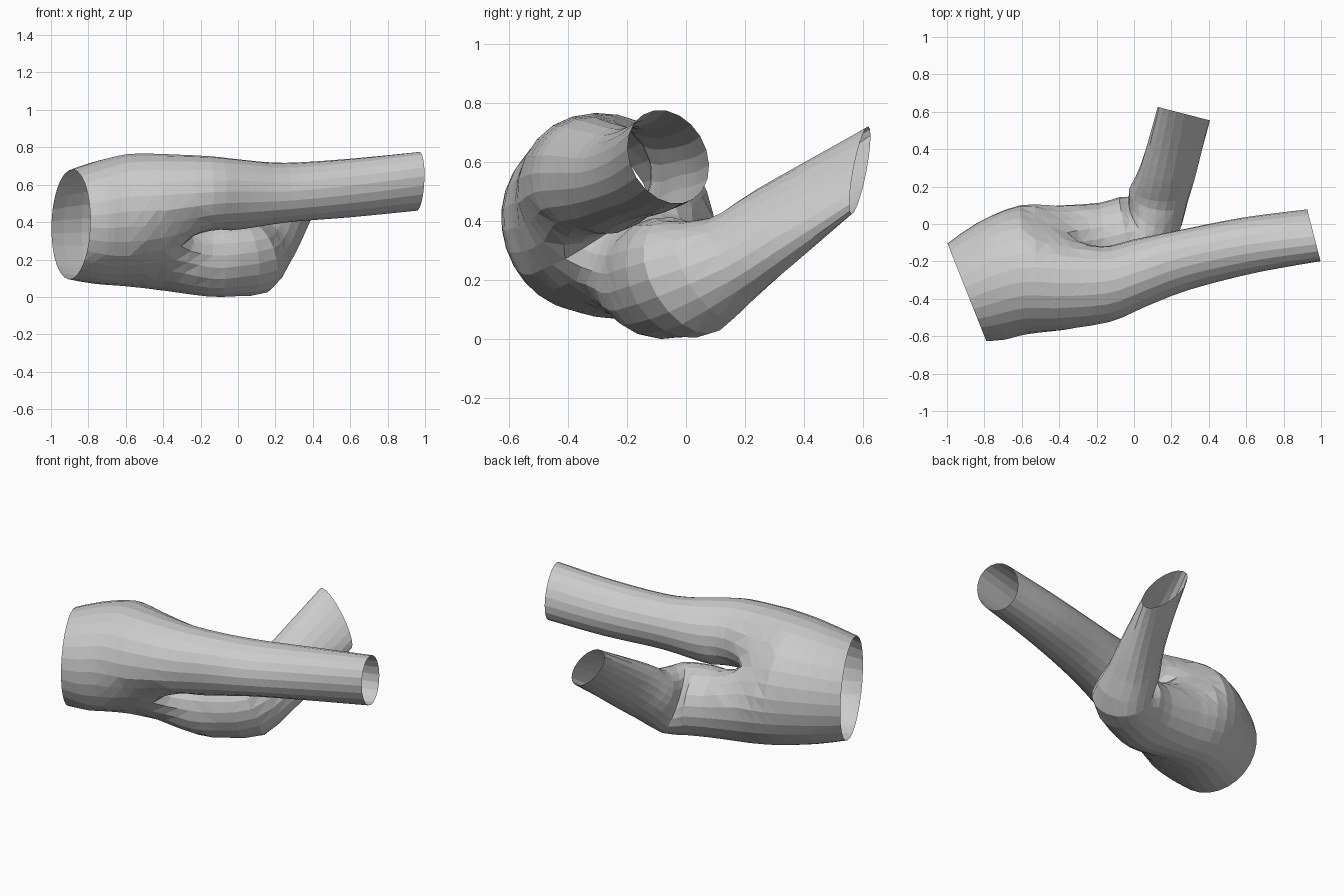
import bpy, bmesh, math
from mathutils import Vector

if "Cube" in bpy.data.objects:
    bpy.data.objects.remove(bpy.data.objects["Cube"])

HIP = Vector((0, -0.54, 0.84))      # direction from the bent leg to the straight leg
N_HIP, N_LEG = 28, 20


def ring(c, n, ru, rv, roll, count, start):
    """Ellipse of points around centre c, facing n, rolled and starting at angles in degrees."""
    n = Vector(n).normalized()
    u0 = (HIP - n * HIP.dot(n)).normalized()
    v0 = n.cross(u0)
    r = math.radians(roll)
    u = u0 * math.cos(r) + v0 * math.sin(r)
    v = n.cross(u)
    pts = []
    for i in range(count):
        a = math.radians(start - roll + 360 * i / count)
        pts.append(Vector(c) + u * ru * math.cos(a) + v * rv * math.sin(a))
    return pts


def smooth_rings(keys, step=0.07):
    """Catmull-Rom rings between the key rings."""
    out = []
    for k in range(len(keys) - 1):
        a, b = keys[max(k - 1, 0)], keys[k]
        c, d = keys[k + 1], keys[min(k + 2, len(keys) - 1)]
        mid = (sum(c, Vector()) - sum(b, Vector())).length / len(b)
        m = max(1, round(mid / step))
        for s in range(m):
            t = s / m
            out.append([0.5 * (2 * q + (r - p) * t + (2 * p - 5 * q + 4 * r - w) * t * t
                               + (3 * q - p - 3 * r + w) * t ** 3)
                        for p, q, r, w in zip(a, b, c, d)])
    out.append(keys[-1])
    return out


bm = bmesh.new()


def skin(rings, first=None):
    """Quads between rings; returns the last loop of vertices."""
    prev = first or [bm.verts.new(p) for p in rings[0]]
    for pts in rings[1:]:
        cur = [bm.verts.new(p) for p in pts]
        k = len(cur)
        for i in range(k):
            j = (i + 1) % k
            bm.faces.new((prev[i], prev[j], cur[j], cur[i]))
        prev = cur
    return prev


# hips, open at the waist; the front is slimmer on the bent side
hips = [((-0.90, -0.37, 0.39), (0.93, 0.37, 0), 0.30, 0.275),
        ((-0.77, -0.31, 0.395), (0.97, 0.22, 0), 0.34, 0.315),
        ((-0.60, -0.25, 0.40), (1, 0.05, 0), 0.38, 0.33),
        ((-0.43, -0.24, 0.39), (1, 0, 0), 0.40, 0.315)]
front_dir = Vector((0, -0.84, -0.54))
hip_rings = []
for (c, n, ru, rv), slim in zip(hips, (0, 0.15, 0.35, 0.4)):
    pts = ring(c, n, ru, rv, 0, N_HIP, -90)
    for p in pts:
        d, e = (p - Vector(c)).dot(HIP), (p - Vector(c)).dot(front_dir)
        if d < 0 < e:
            p += front_dir * e * slim * d / ru
    hip_rings.append(pts)
# the last ring dips in and forward at the crotch
for i, p in enumerate(hip_rings[-1]):
    s = -math.cos(2 * math.pi * i / N_HIP)          # +1 at the front, -1 at the back
    p += (Vector((-0.43, -0.24, 0.39)) - p) * 0.22 * s ** 8
    p.x += (0.12 if s > 0 else 0.04) * s ** 4
split = skin(smooth_rings(hip_rings))

# crotch seam dividing the hip opening in two
half = N_HIP // 2
front, back = split[half].co, split[0].co
seam = [bm.verts.new(front.lerp(back, i / 6) + Vector((0.07 * math.sin(math.pi * i / 6), 0, 0)))
        for i in range(1, 6)]
upper_start = split[:half + 1] + seam
lower_start = split[half:] + [split[0]] + seam[::-1]

# straight leg
straight = [((-0.16, -0.325, 0.55), (1, 0.12, 0), 0.205, 0.205, 0),
            ((0.02, -0.268, 0.55), (1, 0.2, 0), 0.188, 0.18, 0),
            ((0.25, -0.20, 0.56), (1, 0.2, 0.04), 0.157, 0.165, 0),
            ((0.60, -0.12, 0.585), (1, 0.2, 0.05), 0.16, 0.148, 0),
            ((0.955, -0.065, 0.62), (0.97, 0.25, 0), 0.168, 0.132, 0)]
# bent leg: thigh, knee, flattened shin
bent = [((-0.17, -0.095, 0.21), (1, 0.12, -0.03), 0.205, 0.205, 0),
        ((-0.04, -0.055, 0.21), (0.95, 0.22, 0.05), 0.21, 0.195, 0),
        ((0.085, 0.0, 0.21), (0.7, 0.6, 0.35), 0.21, 0.17, 0),
        ((0.125, 0.15, 0.275), (0.25, 0.8, 0.5), 0.145, 0.175, 37),
        ((0.18, 0.30, 0.385), (0.2, 0.8, 0.55), 0.112, 0.18, 37),
        ((0.26, 0.585, 0.575), (0.25, 0.97, 0), 0.07, 0.195, 37)]
for start, leg, angle in ((upper_start, straight, -126), (lower_start, bent, 54)):
    keys = [[v.co.copy() for v in start]] + [ring(*r, N_LEG, angle) for r in leg]
    skin(smooth_rings(keys), start)

# relax the cloth around the crotch
seam_co = [v.co.copy() for v in seam + [split[0], split[half]]]
near = [v for v in bm.verts if min((v.co - c).length for c in seam_co) < 0.2]
for _ in range(6):
    bmesh.ops.smooth_vert(bm, verts=near, factor=0.5, use_axis_x=True, use_axis_y=True, use_axis_z=True)

bmesh.ops.recalc_face_normals(bm, faces=bm.faces)
bmesh.ops.triangulate(bm, faces=bm.faces)

# settle on the ground and centre
lo = [min(v.co[i] for v in bm.verts) for i in range(3)]
hi = [max(v.co[i] for v in bm.verts) for i in range(3)]
shift = Vector((-(lo[0] + hi[0]) / 2, -(lo[1] + hi[1]) / 2, -lo[2]))
bmesh.ops.translate(bm, verts=bm.verts, vec=shift)

mesh = bpy.data.meshes.new("trousers")
bm.to_mesh(mesh)
bm.free()
bpy.context.collection.objects.link(bpy.data.objects.new("trousers", mesh))
